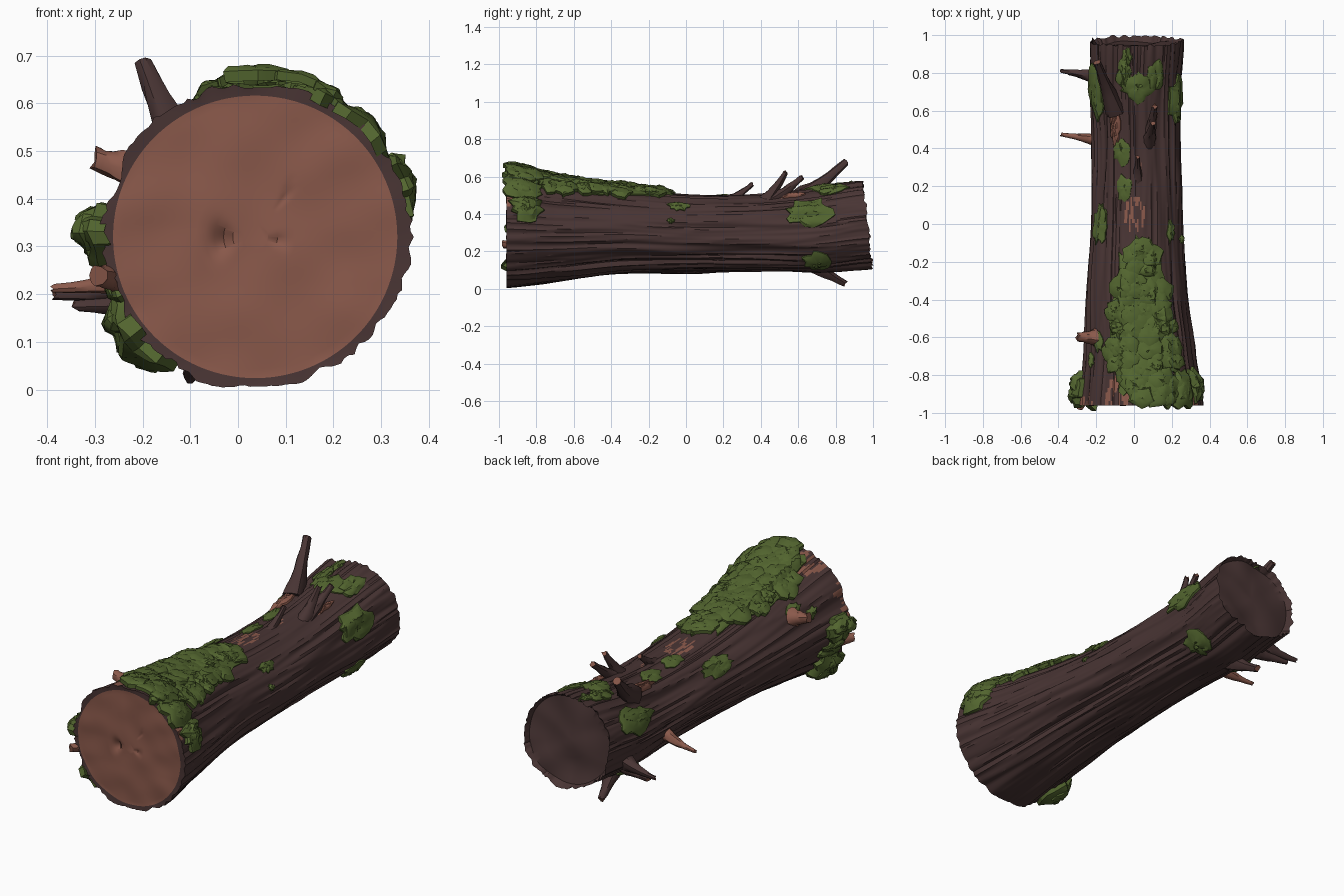
import bpy, bmesh, math, random
from mathutils import Vector, noise

random.seed(7)
cube = bpy.data.objects.get("Cube")
if cube:
    bpy.data.objects.remove(cube, do_unlink=True)


def material(name, rgb):
    m = bpy.data.materials.new(name)
    m.use_nodes = True
    m.diffuse_color = (*rgb, 1)
    m.node_tree.nodes["Principled BSDF"].inputs["Base Color"].default_value = (*rgb, 1)
    return m


BARK, WOOD, MOSS = 0, 1, 2
MATS = [material("dark_bark", (0.066, 0.035, 0.034)),
        material("bare_wood", (0.255, 0.1, 0.07)),
        material("green_moss", (0.085, 0.13, 0.028))]


def finish(bm, name, angle, recalc=True):
    if recalc:
        bmesh.ops.recalc_face_normals(bm, faces=bm.faces)
    mesh = bpy.data.meshes.new(name)
    bm.to_mesh(mesh)
    bm.free()
    for m in MATS:
        mesh.materials.append(m)
    ob = bpy.data.objects.new(name, mesh)
    bpy.context.collection.objects.link(ob)
    bpy.ops.object.select_all(action='DESELECT')
    ob.select_set(True)
    bpy.context.view_layer.objects.active = ob
    bpy.ops.object.shade_smooth_by_angle(angle=math.radians(angle))


# Trunk stations: y, centre x, centre z, radius x, radius z
STATIONS = [(-0.96, 0.036, 0.32, 0.322, 0.32), (-0.7, 0.03, 0.31, 0.29, 0.278),
            (-0.35, 0.015, 0.308, 0.262, 0.232), (0, 0.015, 0.295, 0.242, 0.207),
            (0.4, 0.015, 0.298, 0.234, 0.202), (0.7, 0.012, 0.312, 0.238, 0.222),
            (0.97, 0.02, 0.345, 0.25, 0.232)]
Y0, Y1 = STATIONS[0][0], STATIONS[-1][0]


def section(y):
    """Smoothly interpolated centre and radii at a station along the trunk."""
    y = min(max(y, Y0), Y1)
    last = len(STATIONS) - 1
    i = max(k for k in range(last) if STATIONS[k][0] <= y)
    a, b, c, d = [STATIONS[min(max(i + k, 0), last)] for k in (-1, 0, 1, 2)]
    t = (y - b[0]) / (c[0] - b[0])
    return [q + 0.5 * t * (r - p + t * (2*p - 5*q + 4*r - s + t * (3*(q - r) + s - p)))
            for p, q, r, s in zip(a[1:], b[1:], c[1:], d[1:])]


def ridge(y, ang):
    """Long bark ridges that wander along the trunk."""
    c, s = math.cos(ang), math.sin(ang)
    broad = noise.noise(Vector((c * 2.5, s * 2.5, y * 1.5)))
    fine = noise.noise(Vector((c * 8, s * 8, y * 1.2 + 9)))
    return 0.015 * broad + 0.024 * (0.35 - abs(fine)) - 0.004


def surf(y, ang, off=0.0):
    """Point on the trunk, raised by off."""
    cx, cz, rx, rz = section(y)
    k = ridge(y, ang) + off
    t = max(0, (y - Y0) / (Y1 - Y0))
    z = cz + (rz + k) * math.sin(ang)
    return Vector((cx + (rx + k) * math.cos(ang), y - 0.026 * t**6 * math.sin(ang), max(z, 0)))


# Spots where the bark is torn: y, angle, half length, half angle
TORN = [(0.58, 66, 0.07, 5), (0.05, 93, 0.09, 15), (-0.9, 114, 0.09, 14),
        (-0.9, 56, 0.09, 12), (-0.95, 180, 0.06, 20), (-0.95, 30, 0.04, 8),
        (-0.95, 150, 0.05, 8), (0.3, 88, 0.05, 4)]


def is_torn(y, deg):
    for ty, ta, hl, ha in TORN:
        if ((y - ty) / hl)**2 + ((deg - ta) / ha)**2 < 1:
            return noise.noise(Vector((deg * 0.45, y * 9, 3))) > -0.02
    return False


# Trunk with bark, cut front and hollowed back
N, ROWS = 180, 84
bm = bmesh.new()
angles = [2 * math.pi * i / N for i in range(N)]


def bridge(a, b, mats):
    for i in range(N):
        j = (i + 1) % N
        bm.faces.new((a[i], b[i], b[j], a[j])).material_index = mats[i]


rows = []
for r in range(ROWS + 1):
    y = Y0 + (Y1 - Y0) * r / ROWS
    rows.append([bm.verts.new(surf(y, a)) for a in angles])
for v in rows[-1]:
    v.co.y += 0.016 * noise.noise(v.co * 30)
for r in range(ROWS):
    y = Y0 + (Y1 - Y0) * (r + 0.5) / ROWS
    bridge(rows[r], rows[r + 1],
           [WOOD if is_torn(y, (i + 0.5) * 360 / N) else BARK for i in range(N)])


def end_cap(rim, y, mat, scales, depth):
    cx, cz, rx, rz = section(y)
    prev = rim
    for k, s in enumerate(scales):
        ring = []
        for a in angles:
            x, z = cx + rx * s * math.cos(a), cz + rz * s * math.sin(a)
            ring.append(bm.verts.new((x, depth(x, z), z)))
        bridge(prev, ring, [mat if k else BARK] * N)
        prev = ring
    bm.faces.new(prev).material_index = mat


def front_depth(x, z):
    dents = ((-0.035, 0.315, 0.03), (0.085, 0.31, 0.014), (0.1, 0.41, 0.012))
    dip = sum(0.9 * w * math.exp(-((x - p)**2 * 4 + (z - q)**2) / w**2) for p, q, w in dents)
    return Y0 + 0.002 + dip + 0.006 * noise.noise(Vector((x * 9, 1, z * 9)))


def back_depth(x, z):
    return Y1 - 0.03 - 0.11 * (z - 0.34) + 0.02 * noise.noise(Vector((x * 7, 5, z * 7)))


end_cap(rows[0], Y0, WOOD, [0.925 - 0.06 * i for i in range(15)], front_depth)
end_cap(rows[-1], Y1, BARK, [0.94, 0.8, 0.6, 0.4, 0.2, 0.05], back_depth)
finish(bm, "trunk", 35)


# Broken branches: tapering tubes with a flared root and a bare snapped tip
def branch(name, root, tip, r0, r1, mat=BARK, sides=9, steps=6):
    b = bmesh.new()
    root, tip = Vector(root), Vector(tip)
    axis = (tip - root).normalized()
    u = axis.orthogonal().normalized()
    w = axis.cross(u)
    sag = Vector((0, 0, 0.04 * (tip - root).length))
    prev = None
    for k in range(steps + 1):
        t = k / steps
        c = root.lerp(tip, t) - sag * math.sin(math.pi * t)
        rad = r1 + (r0 - r1) * (1 - t)**1.5
        ring = []
        for i in range(sides):
            a = 2 * math.pi * i / sides
            p = c + (u * math.cos(a) + w * math.sin(a)) * rad * random.uniform(0.88, 1.12)
            if k == steps:
                p += axis * random.uniform(-0.007, 0.007)
            ring.append(b.verts.new(p))
        if prev:
            for i in range(sides):
                j = (i + 1) % sides
                b.faces.new((prev[i], prev[j], ring[j], ring[i])).material_index = mat
        else:
            b.faces.new(ring[::-1])
        prev = ring
    b.faces.new(prev).material_index = WOOD
    finish(b, name, 40)


branch("tall_top_branch", (-0.1, 0.6, 0.48), (-0.195, 0.855, 0.68), 0.06, 0.02)
branch("forked_branch_upright", (0.075, 0.42, 0.46), (0.1, 0.535, 0.625), 0.045, 0.014)
branch("forked_branch_leaning", (0.075, 0.43, 0.46), (0.11, 0.62, 0.595), 0.045, 0.015)
branch("top_twig", (0.02, 0.22, 0.465), (0.02, 0.355, 0.56), 0.035, 0.012)
branch("side_branch_back", (-0.18, 0.78, 0.23), (-0.385, 0.81, 0.2), 0.045, 0.011)
branch("side_branch_middle", (-0.17, 0.44, 0.25), (-0.385, 0.475, 0.212), 0.04, 0.01, WOOD)
branch("low_side_branch", (-0.14, 0.76, 0.2), (-0.34, 0.8, 0.175), 0.045, 0.012)
branch("bottom_branch", (-0.06, 0.66, 0.16), (-0.1, 0.85, 0.028), 0.06, 0.017)
branch("shoulder_stub", (-0.2, -0.6, 0.46), (-0.3, -0.6, 0.485), 0.05, 0.024, WOOD)
branch("front_stub", (-0.25, -0.9, 0.24), (-0.295, -0.975, 0.24), 0.036, 0.022, WOOD)


# Ragged domes wrapped over the bark, used for moss and splintered wood
def patch(b, y, deg, hl, hw, thick, base=0.0, sides=18, rag=0.28, power=1.0, mat=MOSS):
    ang = math.radians(deg)
    ha = hw / section(y)[2]
    edge = [random.uniform(-rag, rag * 0.7) for _ in range(sides)]
    prev, centre = None, b.verts.new(surf(y, ang, base + thick))
    for rho, skirt in ((0.3, 0), (0.6, 0), (0.85, 0), (1, 0), (1, 1)):
        ring = []
        for i in range(sides):
            a = 2 * math.pi * i / sides
            c, s = math.cos(a), math.sin(a)
            q = rho * (1 + edge[i] * rho)
            q /= (abs(c)**(2 * power) + abs(s)**(2 * power))**(0.5 / power)
            off = base + thick * (1 - 0.6 * rho**3) * random.uniform(0.75, 1.15)
            if skirt:
                off = base - 0.012
            ring.append(b.verts.new(surf(max(y + hl * q * c, -0.995), ang + ha * q * s, off)))
        for i in range(sides):
            j = (i + 1) % sides
            vs = (prev[i], ring[i], ring[j], prev[j]) if prev else (centre, ring[i], ring[j])
            b.faces.new(vs).material_index = mat
        prev = ring


# Broad moss blanket over the front half, covered in overlapping clumps
bm = bmesh.new()
patch(bm, -0.52, 86, 0.43, 0.165, 0.024, sides=44, rag=0.14, power=1.15)
for i in range(85):
    y = random.uniform(-0.92, -0.14)
    half = 0.175 - 0.085 * max(0, (y + 0.6) / 0.46)
    front = max(0, (-0.7 - y) / 0.22)
    x = random.uniform(-half + 0.11 * front, half)
    deg = 86 - math.degrees(x / section(y)[2])
    size = random.uniform(0.04, 0.07)
    patch(bm, y, deg, size, size, random.uniform(0.014, 0.026), 0.014 + 0.012 * front, sides=10)
finish(bm, "moss_blanket", 30, False)

# Scattered moss: y, angle, half length, half width, thickness
PATCHES = [(0, 142, 0.1, 0.055, 0.018), (0.19, 106, 0.07, 0.045, 0.015),
           (0.39, 110, 0.075, 0.045, 0.015), (0.7, 152, 0.16, 0.07, 0.022),
           (0.73, 88, 0.08, 0.09, 0.018), (0.8, 66, 0.09, 0.045, 0.018),
           (0.8, 106, 0.09, 0.04, 0.018), (0.9, 103, 0.05, 0.03, 0.012),
           (0.66, 27, 0.13, 0.08, 0.026), (-0.04, 43, 0.06, 0.03, 0.016),
           (-0.08, 18, 0.022, 0.018, 0.012), (0.69, -48, 0.07, 0.08, 0.02),
           (0.67, 235, 0.06, 0.06, 0.02), (-0.85, 22, 0.09, 0.075, 0.042),
           (-0.87, 46, 0.1, 0.09, 0.03), (-0.88, 64, 0.1, 0.07, 0.036),
           (-0.87, 178, 0.09, 0.065, 0.055), (-0.86, 219, 0.11, 0.1, 0.055),
           (-0.84, 200, 0.09, 0.06, 0.03), (-0.72, 152, 0.04, 0.03, 0.015),
           (-0.62, 139, 0.06, 0.03, 0.015)]
bm = bmesh.new()
for y, deg, hl, hw, th in PATCHES:
    patch(bm, y, deg, hl, hw, th)
    for _ in range(2 if hl > 0.08 else 0):
        patch(bm, y + random.uniform(-0.4, 0.4) * hl, deg + random.uniform(-6, 6),
              hl * 0.5, hw * 0.5, th * 0.5, th * 0.6, sides=10)
finish(bm, "moss_patches", 30, False)

# Splintered wood below the tall branch and beside the fork
bm = bmesh.new()
patch(bm, 0.53, 118, 0.12, 0.028, 0.025, mat=WOOD)
patch(bm, 0.58, 66, 0.06, 0.016, 0.018, mat=WOOD)
finish(bm, "splintered_wood", 30, False)
